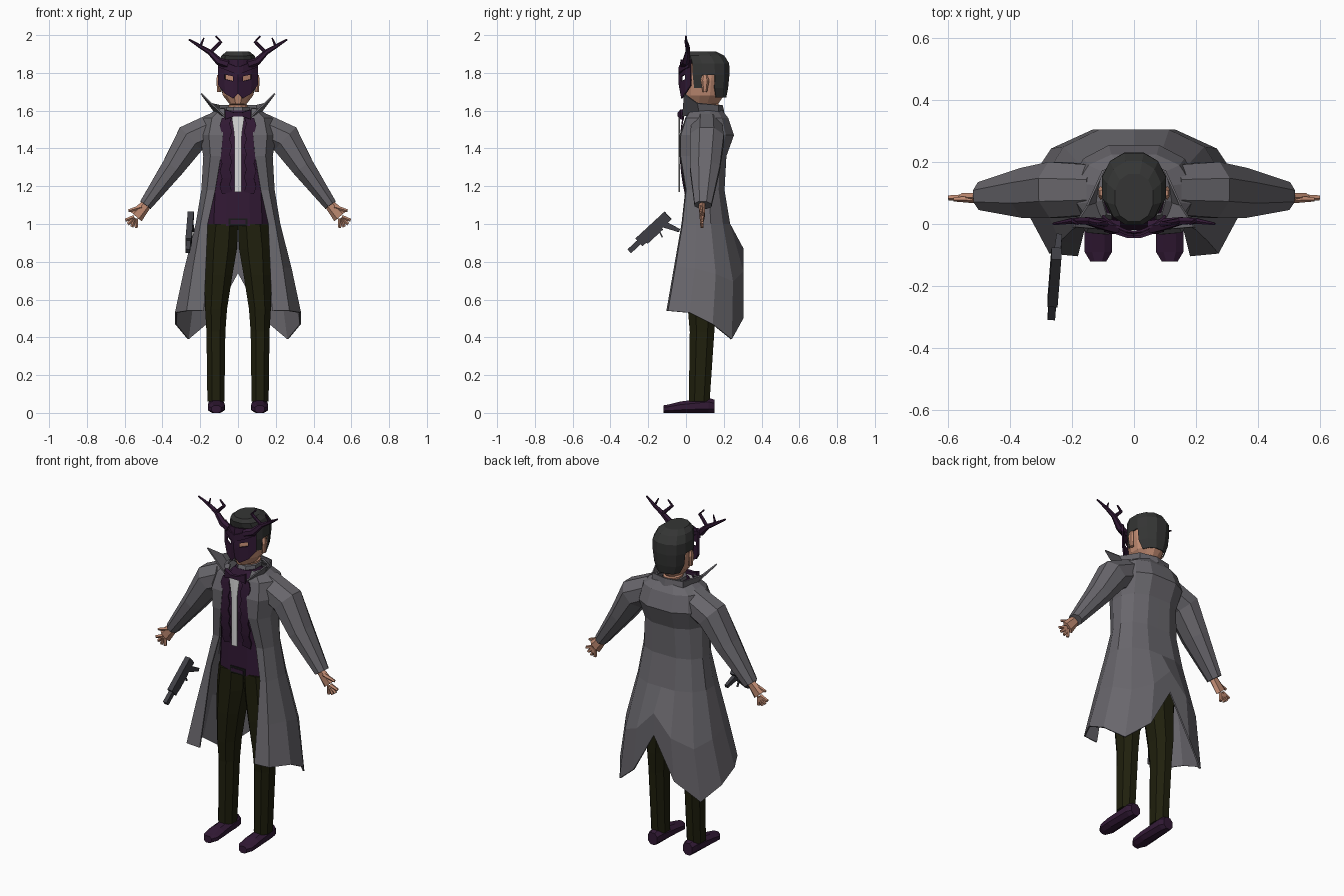
import bpy, bmesh, math
from mathutils import Vector

cube = bpy.data.objects.get("Cube")
if cube:
    bpy.data.objects.remove(cube, do_unlink=True)

X, Y, Z = Vector((1, 0, 0)), Vector((0, 1, 0)), Vector((0, 0, 1))


def material(name, *rgb):
    m = bpy.data.materials.new(name)
    m.use_nodes = True
    m.diffuse_color = (*rgb, 1)
    m.node_tree.nodes["Principled BSDF"].inputs["Base Color"].default_value = (*rgb, 1)
    return m


GREY = material("coat grey", .14, .134, .15)
HAIR = material("hair charcoal", .035, .036, .035)
SKIN = material("skin", .53, .26, .17)
PLUM = material("dark plum", .032, .01, .036)
OLIVE = material("dark olive", .014, .014, .004)
WHITE = material("shirt white", .7, .7, .7)
METAL = material("gunmetal", .05, .05, .06)
BLACK = material("belt black", .01, .01, .01)


def mix(a, b, t):
    return a + (b - a) * t


def finish(name, bm, mat, mirror=False, thick=0):
    bmesh.ops.recalc_face_normals(bm, faces=bm.faces)
    mesh = bpy.data.meshes.new(name)
    bm.to_mesh(mesh)
    bm.free()
    mesh.materials.append(mat)
    ob = bpy.data.objects.new(name, mesh)
    bpy.context.collection.objects.link(ob)
    if mirror:
        ob.modifiers.new("mirror", "MIRROR").use_clip = True
    if thick:
        solid = ob.modifiers.new("thickness", "SOLIDIFY")
        solid.thickness, solid.offset = thick, 0
    return ob


def tube(name, mat, path, ref=X, n=8, power=1, axis=None, mirror=False, drop=None):
    """Rings along a path of (x, y, z, radius along ref, other radius)."""
    bm = bmesh.new()
    points = [Vector(q[:3]) for q in path]
    rings = []
    for i, (centre, q) in enumerate(zip(points, path)):
        ahead, behind = points[min(i + 1, len(points) - 1)], points[max(i - 1, 0)]
        along = axis or (ahead - behind).normalized()
        u = (ref - along * ref.dot(along)).normalized()
        v = along.cross(u)
        flat = math.cos(math.pi / n) ** power
        ring = []
        for k in range(n):
            angle = math.tau * (k + .5) / n
            c, s = (math.copysign(abs(f) ** power, f) / flat
                    for f in (math.cos(angle), math.sin(angle)))
            ring.append(bm.verts.new(centre + u * c * q[3] + v * s * q[-1]))
        rings.append(ring)
    for low, high in zip(rings, rings[1:]):
        for k in range(n):
            j = (k + 1) % n
            bm.faces.new((low[k], low[j], high[j], high[k]))
    bm.faces.new(rings[0])
    bm.faces.new(rings[-1])
    if drop:
        unwanted = [f for f in bm.faces if drop(f.calc_center_median())]
        bmesh.ops.delete(bm, geom=unwanted, context="FACES")
    return finish(name, bm, mat, mirror, .006 if drop else 0)


def column(name, mat, levels, centre=lambda z: 0, **options):
    """Upright tube from levels of (z, half width, front y, back y)."""
    path = [(centre(z), (front + back) / 2, z, half, (back - front) / 2)
            for z, half, front, back in levels]
    return tube(name, mat, path, axis=Z, **options)


def sheet(name, mat, rows, thick=.008, hole=None):
    """Open mirrored grid of points, with one optional missing cell."""
    bm = bmesh.new()
    grid = [[bm.verts.new(q) for q in row] for row in rows]
    for i, (upper, lower) in enumerate(zip(grid, grid[1:])):
        for j in range(len(upper) - 1):
            if (i, j) != hole:
                bm.faces.new((upper[j], upper[j + 1], lower[j + 1], lower[j]))
    return finish(name, bm, mat, True, thick)


# Long coat: half outline from front edge to centre back, split tail at the hem
hem = (.54, .54, .53, .47, .39, .5, .74)
waist = 1
coat_rows = []
for z, opening, front, side, back in (
        (1.61, .07, .03, .1, .18), (1.56, .07, 0, .18, .22), (1.47, .08, -.03, .2, .25),
        (1.36, .09, -.03, .18, .21), (1.18, .12, 0, .19, .2), (waist, .16, -.02, .22, .23),
        (.75, .17, -.06, .28, .3), (.5, .18, -.1, .33, .3)):
    outline = ((opening, 0), (mix(opening, side, .6), .02), (side, .3), (side, .6),
               (side * .8, .85), (side * .4, 1), (0, 1))
    fall = max(0, (waist - z) * 2)
    coat_rows.append([(x, mix(front, back, depth), mix(waist, low, fall) if fall else z)
                      for (x, depth), low in zip(outline, hem)])
sheet("coat", GREY, coat_rows)
sheet("coat_collar", GREY, [
    [(.195, -.01, 1.69), (.15, .06, 1.64), (.1, .17, 1.63), (0, .19, 1.63)],
    [(.07, -.02, 1.57), (.12, .07, 1.59), (.1, .17, 1.59), (0, .2, 1.59)]])
column("collar_band", GREY, [(1.57, .06, .02, .18), (1.62, .06, .04, .18)])

# Sleeves
tube("coat_sleeve", GREY, [(.12, .11, 1.51, .08), (.25, .11, 1.45, .09, .084),
                           (.345, .1, 1.3, .08, .06), (.49, .09, 1.1, .045, .034)],
     ref=Y, mirror=True)

# Hands: fingers fan out from the palm
palm = Vector((.54, .085, 1.04))
tube("palm", SKIN, [(.475, .085, 1.115, .016, .022), (*palm, .014, .034)],
     ref=Y, n=6, mirror=True)
for finger in range(4):
    spread = math.radians(20 + finger * 24)
    reach = Vector((math.cos(spread), 0, -math.sin(spread)))
    tube(f"finger_{finger + 1}", SKIN, [(*(palm + reach * .01), .01), (*(palm + reach * .06), .007)],
         ref=Y, n=5, mirror=True)
tube("thumb", SKIN, [(.51, .08, 1.09, .011), (.58, .08, 1.07, .006)], ref=Y, n=5, mirror=True)

# Waistcoat, ruffled lapels, shirt front and bow tie
column("waistcoat", PLUM, [(1.6, .06, .03, .16), (1.52, .13, 0, .19), (1.37, .14, -.02, .19),
                           (1.18, .15, 0, .18), (.99, .16, 0, .19)], n=12, power=.7)
lapel_rows, shirt_rows = [], []
for k in range(11):
    z = 1.57 - .04 * k
    ruffle = .012 * (k % 2)
    chest = (z - 1.4) ** 2 / 2 - .03
    lapel_rows.append([(.032 + ruffle, chest, z), (.085 + ruffle, chest, z - .01)])
    shirt_rows.append([(0, -.036, z), (max(.018, .034 - .006 * k), -.034, z)])
sheet("lapel", PLUM, lapel_rows, thick=.006)
sheet("shirt_front", WHITE, shirt_rows, thick=.005)
tube("bow_tie", PLUM, [(0, -.035, 1.58, .01), (.02, -.035, 1.58, .01), (.065, -.02, 1.58, .01, .026)],
     ref=Y, n=4, mirror=True)

# Belt buckle
for name, mat, width, height, y in (("buckle", BLACK, .05, .02, -.006),
                                    ("buckle_plate", PLUM, .04, .01, -.009)):
    tube(name, mat, [(0, y, 1.01, width, height), (0, y + .008, 1.01, width, height)], n=4)

# Trousers and shoes
column("trouser_leg", OLIVE, [(1, .08, 0, .18), (.87, .085, 0, .19), (.73, .072, 0, .17),
                              (.55, .058, .01, .16), (.43, .05, .02, .15), (.06, .045, .015, .125)],
       centre=lambda z: min(.117, .08 + (1 - z) * .08), power=.9, mirror=True)
tube("shoe", PLUM, [(.115, y, height / 2, width, height / 2) for y, height, width in (
    (.15, .07, .03), (.12, .08, .04), (-.03, .06, .045), (-.09, .045, .044), (-.12, .04, .026))],
     axis=-Y, power=.9, mirror=True)

# Head, ears and hair
column("head", SKIN, [(1.55, .05, .07, .17), (1.63, .05, .06, .18), (1.635, .045, .01, .17),
                      (1.68, .08, 0, .2), (1.76, .094, 0, .21), (1.84, .094, .01, .21),
                      (1.88, .07, .04, .19)], n=12)
tube("ear", SKIN, [(.1, .1, 1.7, .01), (.107, .1, 1.76, .008, .02), (.1, .1, 1.79, .01)],
     n=6, axis=Z, mirror=True)


def hairless(spot):
    face = spot.y < .05 and spot.z < 1.84
    nape = spot.y < .14 and spot.z < 1.71
    around_ear = .09 < spot.y < .14 and spot.z < 1.77
    return face or nape or around_ear


column("hair", HAIR, [(1.67, .07, .06, .21), (1.72, .092, .02, .22), (1.79, .1, .01, .227),
                      (1.85, .1, .01, .226), (1.89, .085, 0, .2), (1.91, .06, .01, .16)],
       n=12, power=.9, drop=hairless)

# Half mask with eye holes and a raised brow
mask_rows, brow_rows = [[], [], [], []], [[], []]
for x, low in ((0, 1.69), (.025, 1.665), (.068, 1.69), (.102, 1.735)):
    y = 5 * x * x - .025
    nose = 0 if x else .012
    slant = x / 4
    for row, z, out in zip(mask_rows, (1.87, 1.775 + slant, 1.75 + slant, low), (0, nose, nose, 0)):
        row.append((x, y - out, z))
    for row, z in zip(brow_rows, (1.83, 1.79)):
        row.append((x, y - .01, z + x * .4))
sheet("mask", PLUM, mask_rows, hole=(1, 1))
sheet("mask_brow", PLUM, brow_rows)

# Antlers
for name, path in (
        ("antler", [(.05, -.01, 1.845, .02), (.1, 0, 1.86, .018), (.15, .01, 1.91, .012),
                    (.2, .01, 1.94, .009), (.26, 0, 1.977, .004)]),
        ("antler_prong", [(.145, .01, 1.91, .009), (.09, 0, 1.965, .008), (.118, 0, 1.994, .004)]),
        ("antler_spur", [(.2, .01, 1.94, .007), (.18, 0, 1.985, .003)])):
    tube(name, PLUM, path, ref=Y, n=6, mirror=True)

# Pistol hanging beside the right hip, built along one line
muzzle, rear = Vector((-.266, -.3, .856)), Vector((-.25, -.095, 1.045))
for name, start, end, half, depth, sag in (
        ("barrel", 0, .3, .012, .014, 0), ("slide", .25, 1, .016, .028, 0),
        ("frame", .4, .8, .012, .022, .02)):
    tube("pistol_" + name, METAL, [(*(mix(muzzle, rear, t) - Z * sag), half, depth)
                                   for t in (start, end)], n=4)
tube("pistol_grip", METAL, [(-.25, -.12, 1, .012, .018), (-.24, -.035, .965, .009)], n=4)
tube("pistol_trigger", METAL, [(-.25, -.15, .98, .004), (-.25, -.125, .93, .004)], n=4)
